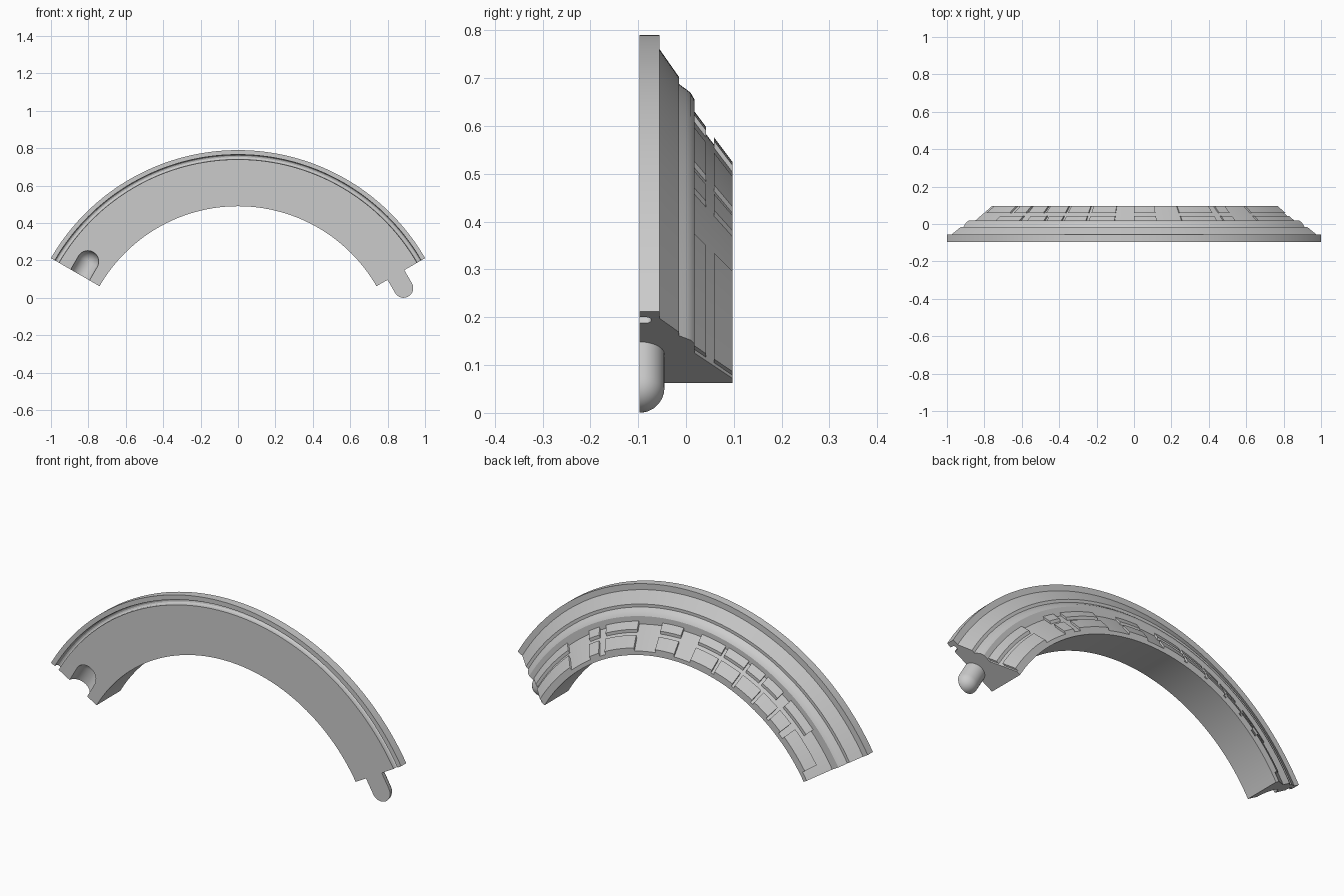
import bpy, bmesh
from math import sin, cos, radians
from mathutils import Matrix, Vector

cube = bpy.data.objects.get("Cube")
if cube:
    bpy.data.objects.remove(cube, do_unlink=True)

ZC = -0.365      # height of the arc centre
FRONT = -0.097
BACK = 0.097
HALF = 60        # half angle of the arch

stone = bpy.data.materials.new("stone grey")
stone.use_nodes = True
GREY = (0.6, 0.6, 0.6, 1)
stone.diffuse_color = GREY
stone.node_tree.nodes["Principled BSDF"].inputs["Base Color"].default_value = GREY


def make_object(name, bm):
    bmesh.ops.recalc_face_normals(bm, faces=bm.faces)
    mesh = bpy.data.meshes.new(name)
    bm.to_mesh(mesh)
    bm.free()
    mesh.materials.append(stone)
    obj = bpy.data.objects.new(name, mesh)
    bpy.context.collection.objects.link(obj)
    return obj


def smooth(obj):
    bpy.ops.object.select_all(action="DESELECT")
    obj.select_set(True)
    bpy.context.view_layer.objects.active = obj
    bpy.ops.object.shade_smooth_by_angle(angle=radians(25))


def sweep(bm, profile, start, end, step=1.25):
    """Sweep a closed (radius, y) profile round the arc, angles from vertical."""
    count = max(2, round((end - start) / step))
    rings = []
    for i in range(count + 1):
        a = radians(start + (end - start) * i / count)
        rings.append([bm.verts.new((r * sin(a), y, ZC + r * cos(a))) for r, y in profile])
    n = len(profile)
    for one, two in zip(rings, rings[1:]):
        for j in range(n):
            k = (j + 1) % n
            bm.faces.new((one[j], one[k], two[k], two[j]))
    bm.faces.new(rings[0])
    bm.faces.new(rings[-1])


def capsule(radius, length, halved):
    """Round-ended rod, dome centre at the origin, shaft running down -z."""
    bm = bmesh.new()
    bmesh.ops.create_uvsphere(bm, u_segments=32, v_segments=16, radius=radius)
    bmesh.ops.bisect_plane(bm, geom=bm.verts[:] + bm.edges[:] + bm.faces[:], dist=1e-5,
                           plane_co=(0, 0, 0), plane_no=(0, 0, 1), clear_inner=True)
    rim = [e for e in bm.edges if e.is_boundary]
    shaft = bmesh.ops.extrude_edge_only(bm, edges=rim)["geom"]
    bmesh.ops.translate(bm, vec=(0, 0, -length),
                        verts=[v for v in shaft if isinstance(v, bmesh.types.BMVert)])
    bmesh.ops.holes_fill(bm, edges=[e for e in bm.edges if e.is_boundary])
    if halved:
        bmesh.ops.bisect_plane(bm, geom=bm.verts[:] + bm.edges[:] + bm.faces[:], dist=1e-5,
                               plane_co=(0, 0, 0), plane_no=(0, 1, 0), clear_inner=True)
        bmesh.ops.holes_fill(bm, edges=[e for e in bm.edges if e.is_boundary])
    return bm


def place(bm, side, offset, turn):
    """Put a rod near one end of the arch, offset along the arc's tangent."""
    a = radians(HALF)
    r = 0.975
    at = Vector((side * (r * sin(a) + offset * cos(a)), FRONT,
                 ZC + r * cos(a) - offset * sin(a)))
    bm.transform(Matrix.Translation(at) @ Matrix.Rotation(radians(turn), 4, "Y"))


# Arch body: moulded back, plain front with a round-bottomed groove
groove = [(1.118 + 0.013 * cos(radians(t)), -0.085 + 0.013 * sin(radians(t)))
          for t in range(0, 181, 30)]
body = [(0.855, FRONT), (1.105, FRONT)] + groove[::-1] + [(1.131, FRONT)]
body += [(1.155, FRONT), (1.155, -0.055), (1.125, -0.055), (1.068, -0.015),
         (1.053, -0.015), (1.042, 0), (1.034, 0.01), (1.02, 0.018),
         (0.98, 0.018), (0.875, BACK), (0.855, BACK)]
bm = bmesh.new()
sweep(bm, body, -HALF, HALF)
arch = make_object("arch_body", bm)

# Socket in the right end
bm = capsule(0.058, 0.2, False)
place(bm, -1, -0.083, 30)
cutter = make_object("socket_cutter", bm)
cutter.hide_render = True
cut = arch.modifiers.new("socket", "BOOLEAN")
cut.operation = "DIFFERENCE"
cut.solver = "EXACT"
cut.object = cutter
bpy.context.view_layer.objects.active = arch
bpy.ops.object.modifier_apply(modifier=cut.name)
bpy.data.objects.remove(cutter, do_unlink=True)
smooth(arch)

# Half-round peg on the left end
bm = capsule(0.052, 0.085, True)
place(bm, 1, 0.081, 150)
smooth(make_object("peg", bm))


# Raised stones in two rows on the sloping back
def slope(y):
    return 0.98 - (y - 0.018) * 1.33


def stones(name, y0, y1, spans):
    section = [(slope(y0) - 0.01, y0), (slope(y0) + 0.015, y0),
               (slope(y1) + 0.015, y1), (slope(y1) - 0.01, y1)]
    bm = bmesh.new()
    for start, end in spans:
        sweep(bm, section, start, end)
    smooth(make_object(name, bm))


shared = [(0, 7), (15, 26.5), (29, 33), (42, 59.5), (-14, -6), (-22, -15)]
stones("outer_stones", 0.018, 0.042, shared + [(-28, -23), (-35, -29), (-48, -38)])
stones("inner_stones", 0.059, BACK, shared + [(-30, -23), (-37, -31), (-43, -38), (-57, -45)])
